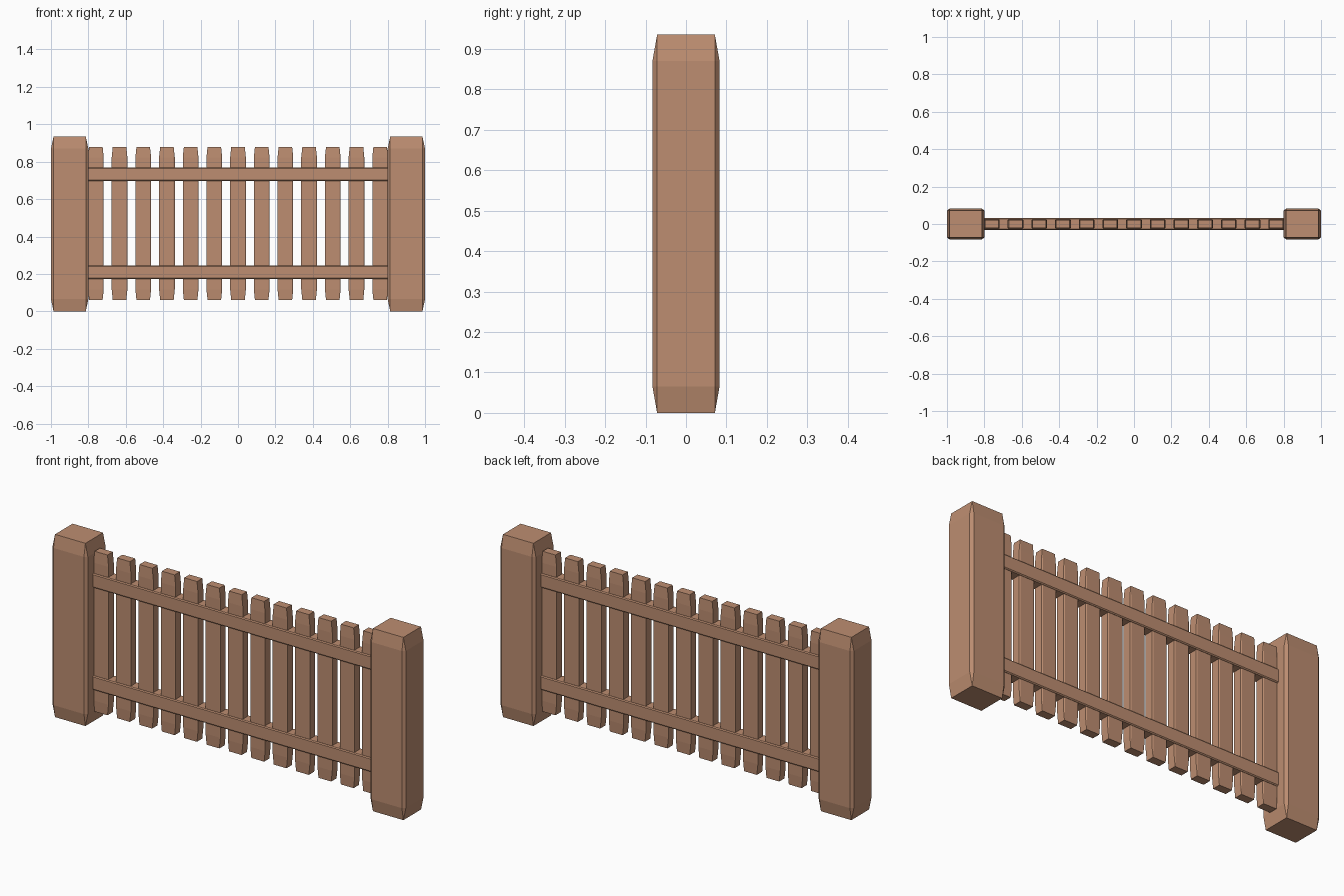
import bpy
import bmesh

default = bpy.data.objects.get("Cube")
if default:
    bpy.data.objects.remove(default, do_unlink=True)

wood = bpy.data.materials.new("brown_wood")
wood.use_nodes = True
brown = (0.51, 0.27, 0.165, 1.0)
wood.diffuse_color = brown
wood.node_tree.nodes["Principled BSDF"].inputs["Base Color"].default_value = brown


def chamfered_block(name, centre, size):
    """Bevel a cube first, then stretch it so the chamfers lengthen with it."""
    bm = bmesh.new()
    bmesh.ops.create_cube(bm, size=1)
    bmesh.ops.bevel(bm, geom=bm.edges[:], offset=0.07, segments=1,
                    affect='EDGES', profile=0.5)
    bmesh.ops.scale(bm, vec=size, verts=bm.verts)
    bmesh.ops.translate(bm, vec=centre, verts=bm.verts)
    mesh = bpy.data.meshes.new(name)
    bm.to_mesh(mesh)
    bm.free()
    mesh.materials.append(wood)
    obj = bpy.data.objects.new(name, mesh)
    bpy.context.collection.objects.link(obj)
    return obj


# End posts
for name, side in (("left_post", 1), ("right_post", -1)):
    chamfered_block(name, (side * 0.9, 0, 0.4675), (0.2, 0.166, 0.935))

# Rails, with their tapered ends buried in the posts
for name, z in (("upper_rail", 0.732), ("lower_rail", 0.209)):
    chamfered_block(name, (0, 0, z), (1.87, 0.062, 0.072))

# Evenly spaced pickets
count, reach = 13, 0.76
for i in range(count):
    x = -reach + 2 * reach * i / (count - 1)
    chamfered_block(f"picket_{i + 1}", (x, 0, 0.47), (0.084, 0.05, 0.82))
